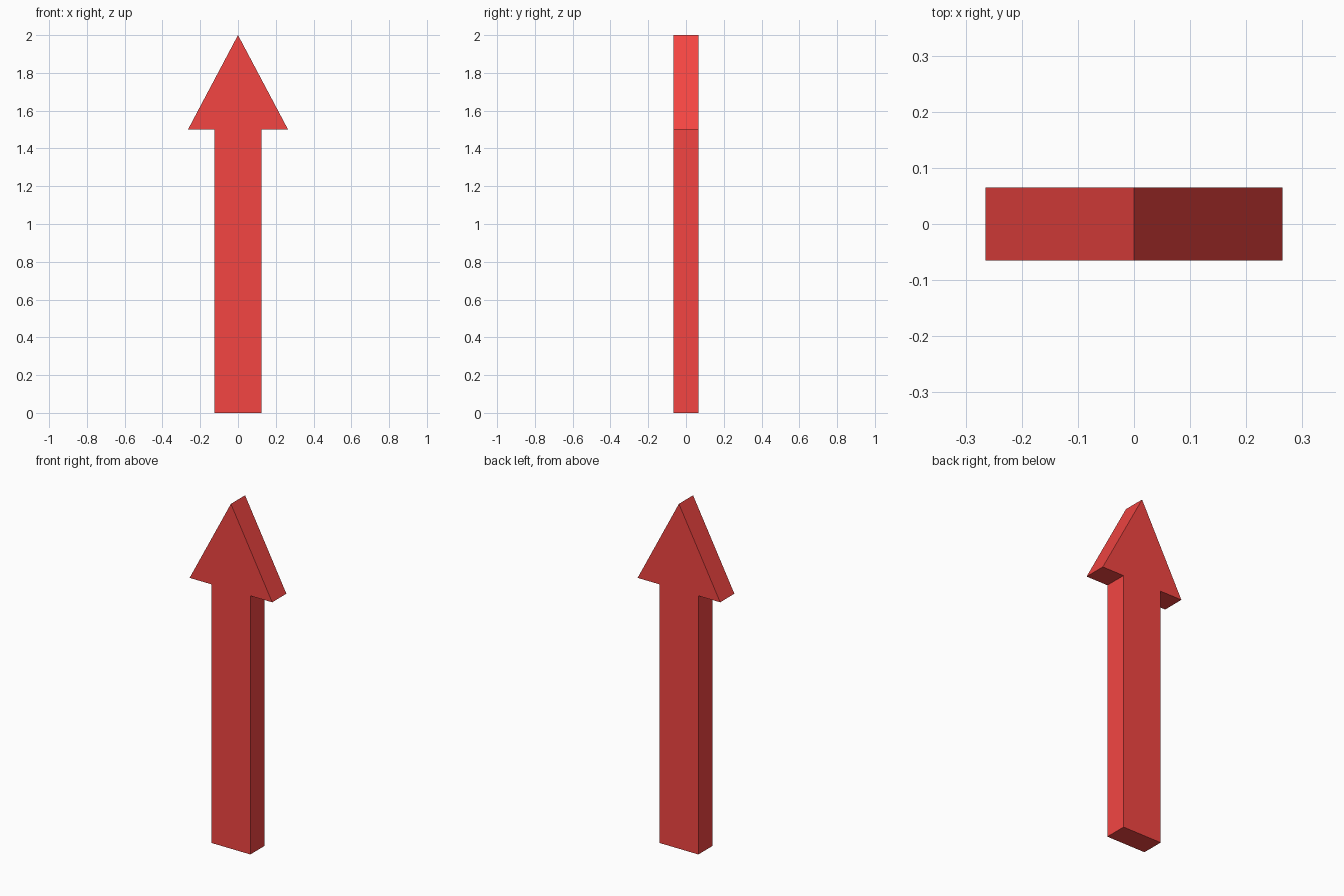
import bpy, bmesh

if "Cube" in bpy.data.objects:
    bpy.data.objects.remove(bpy.data.objects["Cube"])

HALF_DEPTH = 0.065
HEAD_Z = 1.5

# Right half of the outline (x, z), mirrored for the left half
right = [(0.125, 0.0), (0.125, HEAD_Z), (0.265, HEAD_Z)]
outline = right + [(0.0, 2.0)] + [(-x, z) for x, z in reversed(right)]

# Arrow: flat outline extruded from front to back
bm = bmesh.new()
face = bm.faces.new([bm.verts.new((x, -HALF_DEPTH, z)) for x, z in outline])
extruded = bmesh.ops.extrude_face_region(bm, geom=[face], use_keep_orig=True)
back = [v for v in extruded["geom"] if isinstance(v, bmesh.types.BMVert)]
bmesh.ops.translate(bm, verts=back, vec=(0, 2 * HALF_DEPTH, 0))
bmesh.ops.recalc_face_normals(bm, faces=bm.faces[:])

mesh = bpy.data.meshes.new("arrow")
bm.to_mesh(mesh)
bm.free()
arrow = bpy.data.objects.new("arrow", mesh)
bpy.context.collection.objects.link(arrow)

# Red paint
red = bpy.data.materials.new("red")
red.diffuse_color = (0.9, 0.06, 0.055, 1.0)
red.use_nodes = True
red.node_tree.nodes["Principled BSDF"].inputs["Base Color"].default_value = red.diffuse_color
mesh.materials.append(red)
